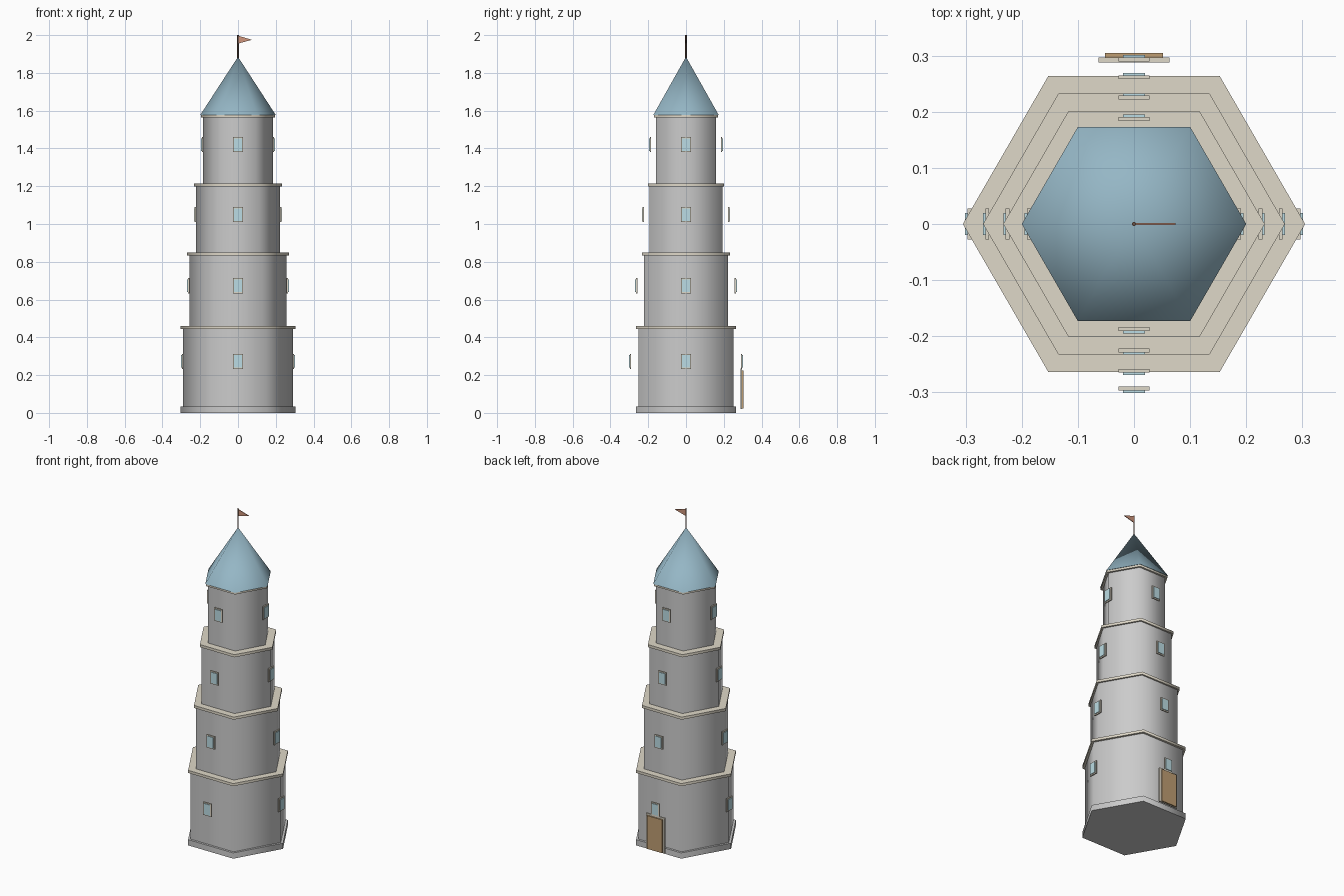
import bpy, bmesh, math
from mathutils import Matrix

if "Cube" in bpy.data.objects:
    bpy.data.objects.remove(bpy.data.objects["Cube"])


def material(name, rgb):
    m = bpy.data.materials.new(name)
    m.diffuse_color = (*rgb, 1)
    m.use_nodes = True
    m.node_tree.nodes["Principled BSDF"].inputs["Base Color"].default_value = m.diffuse_color
    return m


STONE = material("stone", (0.60, 0.63, 0.61))
TRIM = material("trim", (0.74, 0.69, 0.58))
ROOF = material("roof_blue", (0.30, 0.47, 0.56))
GLASS = material("glass", (0.50, 0.72, 0.78))
WOOD = material("wood", (0.52, 0.34, 0.17))
DARK = material("dark_wood", (0.16, 0.09, 0.06))
CLOTH = material("cloth", (0.62, 0.30, 0.20))


def finish(name, bm, mat, smooth=False):
    me = bpy.data.meshes.new(name)
    bmesh.ops.recalc_face_normals(bm, faces=bm.faces)
    bm.to_mesh(me)
    bm.free()
    ob = bpy.data.objects.new(name, me)
    bpy.context.collection.objects.link(ob)
    me.materials.append(mat)
    if smooth:
        bpy.ops.object.select_all(action='DESELECT')
        bpy.context.view_layer.objects.active = ob
        ob.select_set(True)
        bpy.ops.object.shade_smooth_by_angle(angle=math.radians(65))
    return ob


def prism(name, r1, r2, z0, z1, mat, sides=6, smooth=True):
    """Upright prism or cone with corners on the x axis."""
    bm = bmesh.new()
    bmesh.ops.create_cone(bm, cap_ends=True, segments=sides, radius1=r1,
                          radius2=r2, depth=z1 - z0)
    turn = Matrix.Rotation(math.pi / 2, 4, 'Z')
    first = max(bm.verts, key=lambda v: v.co.xy.length).co
    if sides != 6 or abs(first.x) > r1 * 0.99 or abs(abs(first.x) - r1 / 2) < r1 * 0.01:
        turn = Matrix.Identity(4)
    bmesh.ops.transform(bm, matrix=Matrix.Translation((0, 0, (z0 + z1) / 2)) @ turn,
                        verts=bm.verts)
    return finish(name, bm, mat, smooth)


def panel(name, angle, dist, thick, width, z0, z1, mat):
    """Upright slab facing outward at the given angle and distance."""
    bm = bmesh.new()
    m = (Matrix.Rotation(angle, 4, 'Z')
         @ Matrix.Translation((dist + thick / 2, 0, (z0 + z1) / 2))
         @ Matrix.Diagonal((thick, width, z1 - z0, 1)))
    bmesh.ops.create_cube(bm, size=1, matrix=m)
    return finish(name, bm, mat)


# Plinth
prism("plinth", 0.305, 0.305, 0, 0.035, STONE)

# Tiers: wall radius, bottom, top, ledge radius, window centre height
tiers = [(0.29, 0.03, 0.445, 0.305, 0.273),
         (0.258, 0.445, 0.835, 0.269, 0.673),
         (0.222, 0.835, 1.20, 0.233, 1.05),
         (0.184, 1.20, 1.567, 0.197, 1.42)]
for i, (r, z0, z1, ledge, zw) in enumerate(tiers, 1):
    prism(f"tier_{i}_wall", r, r, z0, z1, STONE)
    prism(f"tier_{i}_ledge", ledge, ledge, z1 - 0.002, z1 + 0.014, TRIM)
    # Windows on four sides
    for k in range(4):
        a = k * math.pi / 2
        panel(f"tier_{i}_window_frame_{k}", a, r, 0.007, 0.055,
              zw - 0.04, zw + 0.04, TRIM)
        panel(f"tier_{i}_window_pane_{k}", a, r + 0.005, 0.006, 0.04,
              zw - 0.033, zw + 0.033, GLASS)

# Back door
panel("door_frame", math.pi / 2, 0.288, 0.009, 0.126, 0.02, 0.235, TRIM)
panel("door", math.pi / 2, 0.296, 0.009, 0.104, 0.022, 0.225, WOOD)

# Roof
prism("roof", 0.2, 0, 1.577, 1.885, ROOF)

# Flag pole and pennant
prism("flag_pole", 0.004, 0.004, 1.87, 2.0, DARK, sides=8)
bm = bmesh.new()
tri = [(0, 1.997), (0.074, 1.975), (0, 1.955)]
f = bm.faces.new([bm.verts.new((x, -0.002, z)) for x, z in tri])
ext = bmesh.ops.extrude_face_region(bm, geom=[f])
for v in ext["geom"]:
    if isinstance(v, bmesh.types.BMVert):
        v.co.y = 0.002
finish("pennant", bm, CLOTH)
